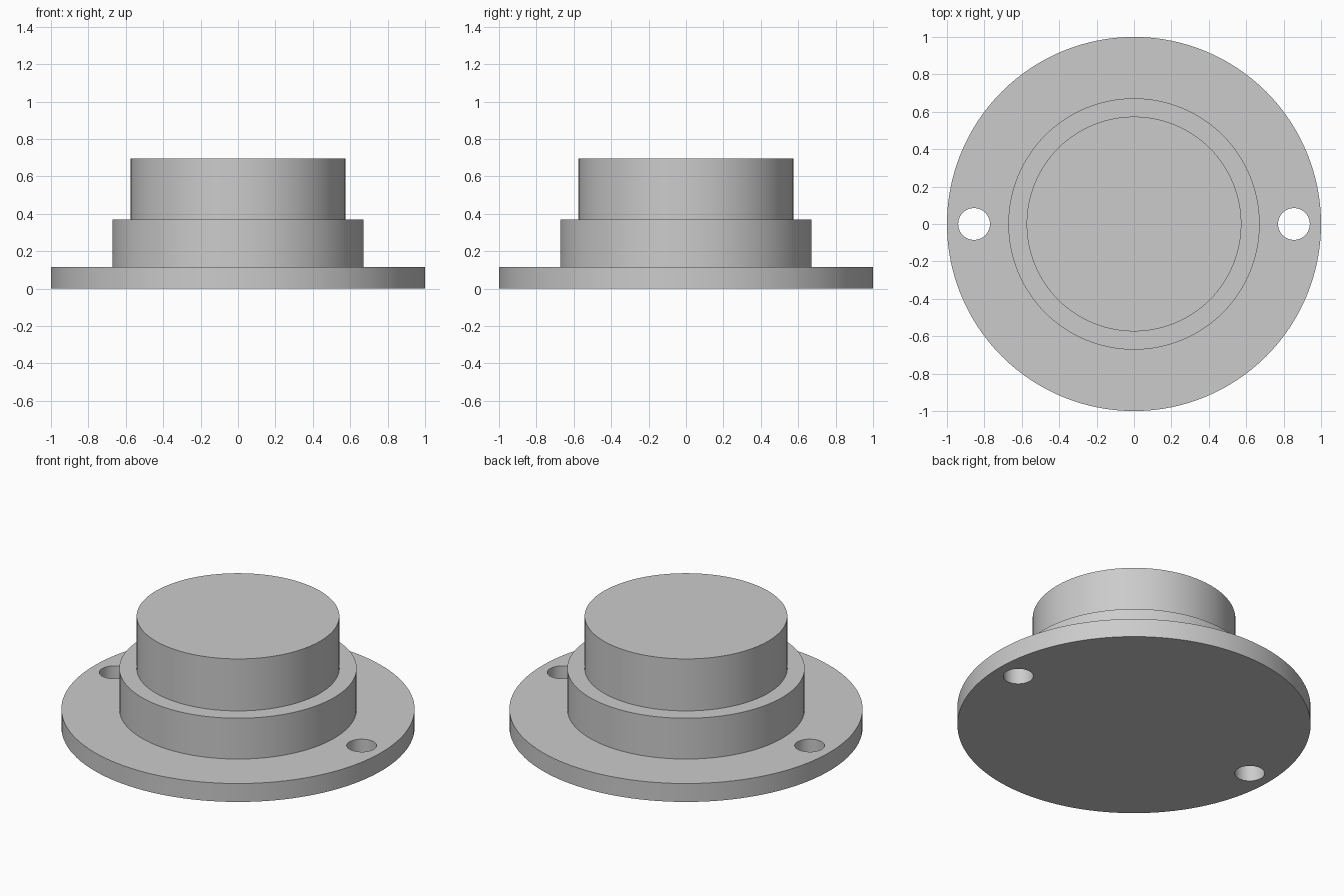
import bpy
import bmesh
from math import radians
from mathutils import Matrix, Vector

if "Cube" in bpy.data.objects:
    bpy.data.objects.remove(bpy.data.objects["Cube"])

SEGMENTS = 128
FLANGE_TOP, COLLAR_TOP, BOSS_TOP = 0.115, 0.37, 0.695
FLANGE_R, COLLAR_R, BOSS_R = 1.0, 0.672, 0.574
HOLE_X, HOLE_R = 0.855, 0.085

grey = bpy.data.materials.new("plain grey")
grey.use_nodes = True
colour = (0.6, 0.6, 0.6, 1)
grey.diffuse_color = colour
grey.node_tree.nodes["Principled BSDF"].inputs["Base Color"].default_value = colour


def add_object(name, bm):
    bmesh.ops.recalc_face_normals(bm, faces=bm.faces)
    mesh = bpy.data.meshes.new(name)
    bm.to_mesh(mesh)
    bm.free()
    mesh.materials.append(grey)
    obj = bpy.data.objects.new(name, mesh)
    bpy.context.collection.objects.link(obj)
    return obj


# Stepped body: flange, collar and boss turned from one profile
profile = [(FLANGE_R, 0), (FLANGE_R, FLANGE_TOP), (COLLAR_R, FLANGE_TOP),
           (COLLAR_R, COLLAR_TOP), (BOSS_R, COLLAR_TOP), (BOSS_R, BOSS_TOP)]
bm = bmesh.new()
verts = [bm.verts.new((r, 0, z)) for r, z in profile]
edges = [bm.edges.new(pair) for pair in zip(verts, verts[1:])]
bmesh.ops.spin(bm, geom=verts + edges, cent=(0, 0, 0), axis=(0, 0, 1),
               angle=radians(360), steps=SEGMENTS, use_merge=True)
bmesh.ops.remove_doubles(bm, verts=bm.verts, dist=0.0001)
# Flat caps on the underside and the boss
bmesh.ops.holes_fill(bm, edges=[e for e in bm.edges if e.is_boundary], sides=0)
body = add_object("stepped_flange", bm)

# Mounting holes, one on each side
bm = bmesh.new()
for side in (-1, 1):
    bmesh.ops.create_cone(bm, cap_ends=True, segments=48, radius1=HOLE_R, radius2=HOLE_R,
                          depth=0.4, matrix=Matrix.Translation(Vector((side * HOLE_X, 0, 0.06))))
cutter = add_object("hole_cutter", bm)
cutter.hide_render = True

bpy.ops.object.select_all(action="DESELECT")
bpy.context.view_layer.objects.active = body
body.select_set(True)
cut = body.modifiers.new("mounting_holes", "BOOLEAN")
cut.object = cutter
cut.operation = "DIFFERENCE"
cut.solver = "EXACT"
bpy.ops.object.modifier_apply(modifier=cut.name)
bpy.data.objects.remove(cutter)

# Smooth walls with crisp rims
bpy.ops.object.shade_smooth_by_angle(angle=radians(30))
